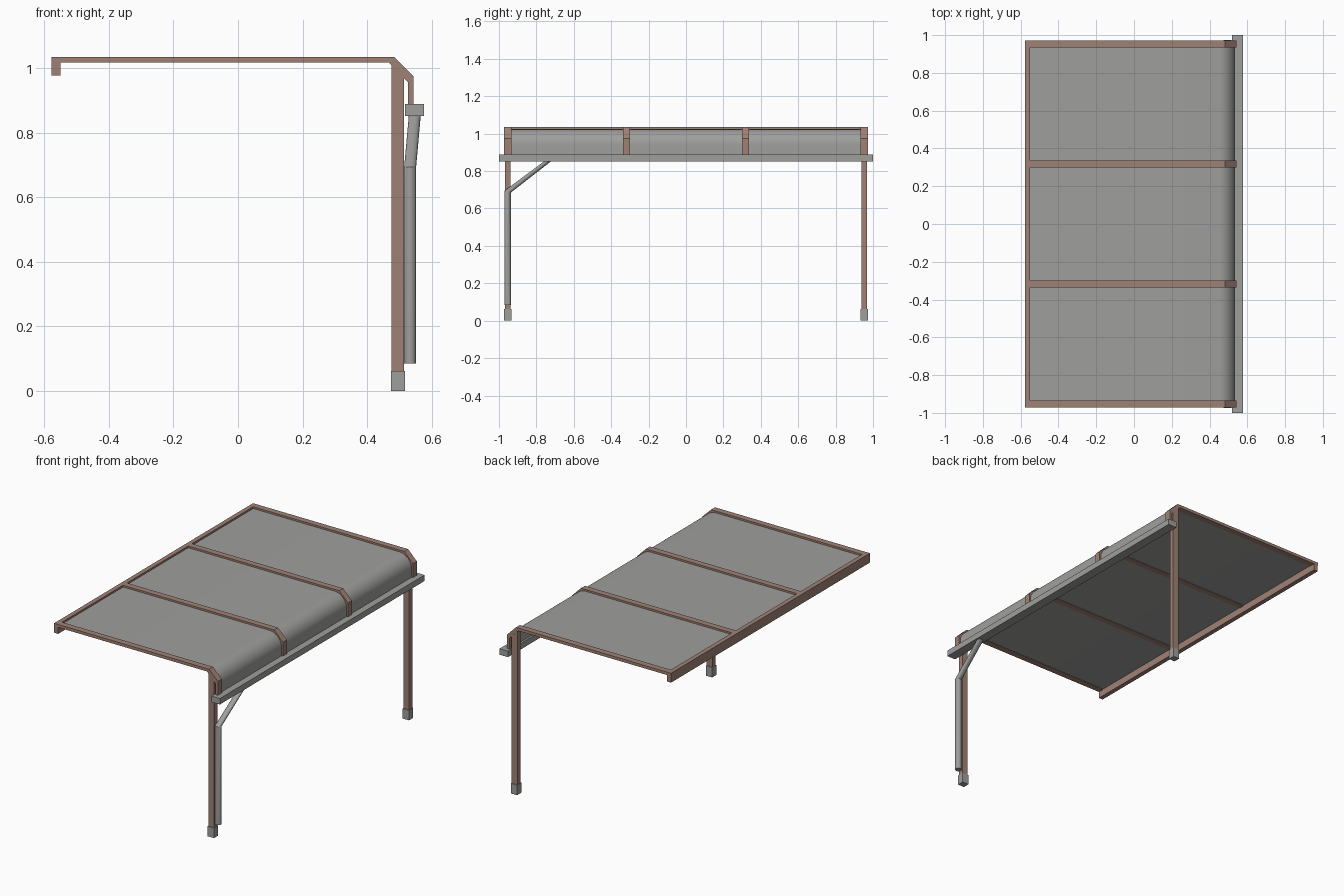
import bpy, bmesh, math

if "Cube" in bpy.data.objects:
    bpy.data.objects.remove(bpy.data.objects["Cube"])


def material(name, rgb):
    m = bpy.data.materials.new(name)
    m.diffuse_color = (*rgb, 1)
    m.use_nodes = True
    m.node_tree.nodes["Principled BSDF"].inputs["Base Color"].default_value = m.diffuse_color
    return m


BROWN = material("brown painted metal", (0.35, 0.222, 0.182))
GREY = material("grey metal", (0.345, 0.345, 0.335))


def finish(name, bm, mat, smooth=False):
    bmesh.ops.recalc_face_normals(bm, faces=bm.faces)
    me = bpy.data.meshes.new(name)
    bm.to_mesh(me)
    bm.free()
    me.materials.append(mat)
    ob = bpy.data.objects.new(name, me)
    bpy.context.collection.objects.link(ob)
    if smooth:
        bpy.ops.object.select_all(action='DESELECT')
        ob.select_set(True)
        bpy.context.view_layer.objects.active = ob
        bpy.ops.object.shade_smooth_by_angle(angle=math.radians(35))
    return ob


def extrude_profile(name, pts, y, width, mat, smooth=False):
    """Extrude an xz outline along y, centred on y."""
    bm = bmesh.new()
    a, b = [[bm.verts.new((x, y + s * width / 2, z)) for x, z in pts] for s in (-1, 1)]
    n = len(pts)
    bm.faces.new(a)
    bm.faces.new(b[::-1])
    for i in range(n):
        j = (i + 1) % n
        bm.faces.new((a[i], a[j], b[j], b[i]))
    return finish(name, bm, mat, smooth)


def box(name, x0, x1, z0, z1, y, width, mat):
    return extrude_profile(name, [(x0, z0), (x1, z0), (x1, z1), (x0, z1)], y, width, mat)


# bent rafters
rafter = [(-0.578, 1.035), (0.483, 1.035), (0.543, 0.975), (0.543, 0.88),
          (0.526, 0.88), (0.526, 0.957), (0.468, 1.017), (-0.578, 1.017)]
for k in (-3, -1, 1, 3):
    extrude_profile("rafter", rafter, k * 0.3177, 0.038, BROWN)

# beam along the free edge
box("edge_beam", -0.578, -0.550, 0.977, 1.035, 0, 1.944, BROWN)

# posts with feet
for y in (-0.953, 0.953):
    extrude_profile("post", [(0.476, 0.05), (0.515, 0.05), (0.515, 0.971), (0.476, 1.011)],
                    y, 0.031, BROWN)
    box("post_foot", 0.474, 0.517, 0, 0.062, y, 0.041, GREY)

# thin roof sheet with a rounded bend
R, T, XE, ZT = 0.085, 0.004, 0.534, 1.024
cx, cz = XE - R, ZT - R
angles = [math.pi / 2 * (1 - i / 12) for i in range(13)]
outer = [(cx + R * math.cos(a), cz + R * math.sin(a)) for a in angles]
inner = [(cx + (R - T) * math.cos(a), cz + (R - T) * math.sin(a)) for a in angles]
sheet = [(-0.56, ZT)] + outer + [(XE, 0.88), (XE - T, 0.88)] + inner[::-1] + [(-0.56, ZT - T)]
extrude_profile("roof_sheet", sheet, 0, 1.90, GREY, True)

# gutter
box("gutter", 0.518, 0.576, 0.852, 0.889, 0, 2.0, GREY)

# downpipe: straight run, then a slanted run up to the gutter
bm = bmesh.new()
N, r = 20, 0.0185
path = [(0.533, -0.953, 0.085, 0), (0.533, -0.953, 0.690, -0.2), (0.548, -0.735, 0.856, 0)]
rings = []
for x, y, z, tilt in path:
    rings.append([bm.verts.new((x + r * math.cos(2 * math.pi * i / N),
                                y + r * math.sin(2 * math.pi * i / N),
                                z + tilt * r * math.sin(2 * math.pi * i / N)))
                  for i in range(N)])
for lo, hi in zip(rings, rings[1:]):
    for i in range(N):
        j = (i + 1) % N
        bm.faces.new((lo[i], lo[j], hi[j], hi[i]))
bm.faces.new(rings[0])
bm.faces.new(rings[-1])
finish("downpipe", bm, GREY, True)
